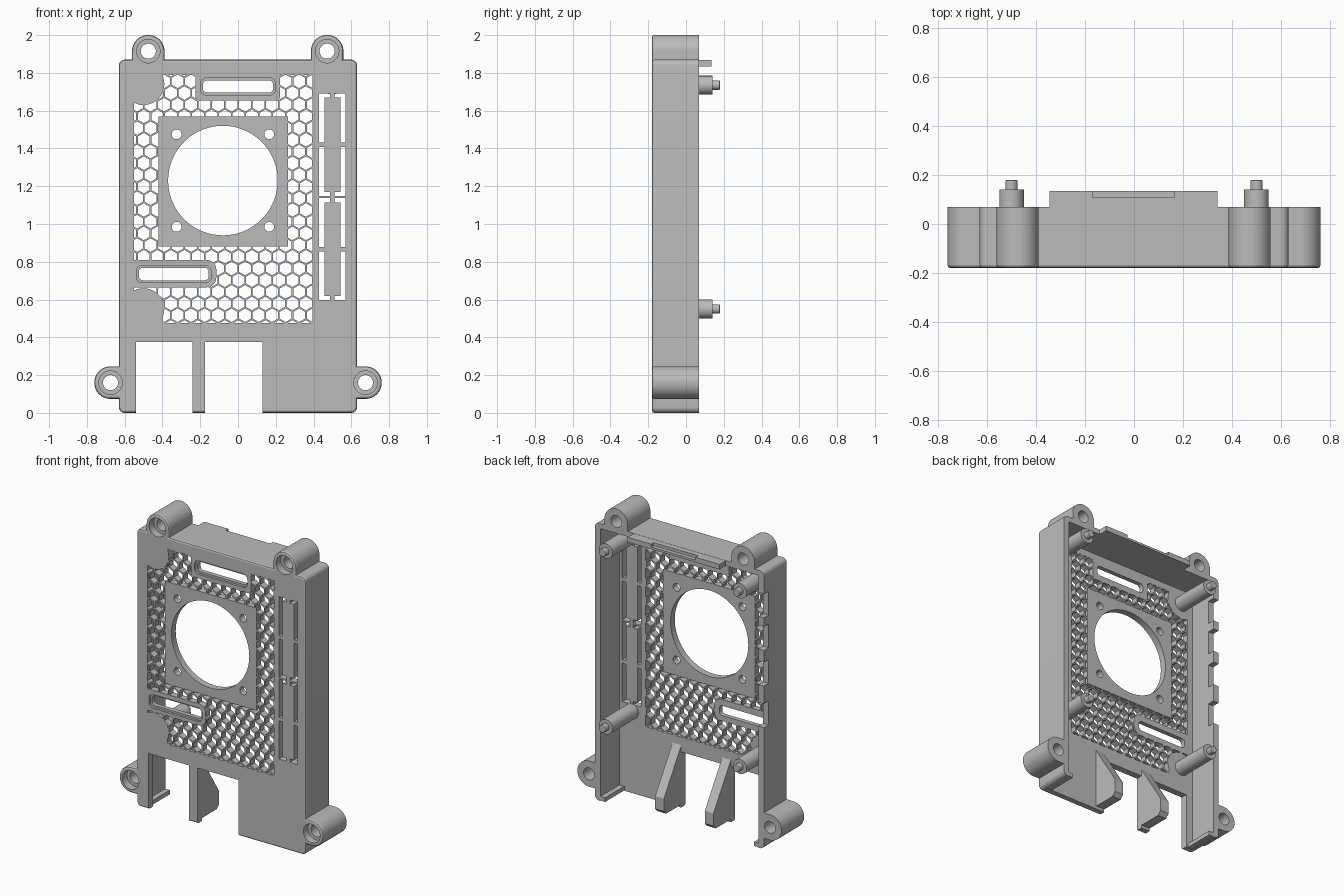
import bpy, bmesh
from math import sin, cos, pi, sqrt, radians
from mathutils import Vector

if "Cube" in bpy.data.objects:
    bpy.data.objects.remove(bpy.data.objects["Cube"])

grey = bpy.data.materials.new("grey plastic")
grey.use_nodes = True
grey.diffuse_color = (0.5, 0.5, 0.5, 1)
grey.node_tree.nodes["Principled BSDF"].inputs["Base Color"].default_value = (0.5, 0.5, 0.5, 1)

FRONT, BACK, INNER = -0.18, 0.07, -0.135   # depth of front face, rim, plate back


# ---- outlines in the x-z plane
def rect(x0, x1, z0, z1):
    return [(x0, z0), (x1, z0), (x1, z1), (x0, z1)]


def arc(cx, cz, r, a0, a1, n):
    return [(cx + r * cos(radians(a0 + (a1 - a0) * i / n)),
             cz + r * sin(radians(a0 + (a1 - a0) * i / n))) for i in range(n + 1)]


def circle(cx, cz, r, n=40, turn=0):
    return arc(cx, cz, r, turn, turn + 360, n)[:-1]


def rounded(x0, x1, z0, z1, r, n=6):
    return (arc(x1 - r, z1 - r, r, 0, 90, n) + arc(x0 + r, z1 - r, r, 90, 180, n)
            + arc(x0 + r, z0 + r, r, 180, 270, n) + arc(x1 - r, z0 + r, r, 270, 360, n))


def tongue(cx, cz, r, facing, tail):
    pts = arc(cx, cz, r, facing - 90, facing + 90, 24)
    back = Vector((cos(radians(facing)), sin(radians(facing)))) * tail
    return pts + [(pts[-1][0] - back.x, pts[-1][1] - back.y),
                  (pts[0][0] - back.x, pts[0][1] - back.y)]


# ---- solids
def prisms(name, outlines, start, end, bevel=0, along_x=False):
    bm = bmesh.new()
    for pts in outlines:
        place = (lambda a, b: (start, a, b)) if along_x else (lambda a, b: (a, start, b))
        face = bm.faces.new([bm.verts.new(place(a, b)) for a, b in pts])
        rim = list(face.edges)
        new = bmesh.ops.extrude_face_region(bm, geom=[face], use_keep_orig=True)["geom"]
        step = Vector((end - start, 0, 0) if along_x else (0, end - start, 0))
        bmesh.ops.translate(bm, vec=step, verts=[v for v in new if isinstance(v, bmesh.types.BMVert)])
        bmesh.ops.recalc_face_normals(bm, faces=bm.faces)
        if bevel:
            bmesh.ops.bevel(bm, geom=rim, offset=bevel, segments=2, profile=0.5, affect='EDGES')
    bmesh.ops.recalc_face_normals(bm, faces=bm.faces)
    mesh = bpy.data.meshes.new(name)
    bm.to_mesh(mesh)
    bm.free()
    obj = bpy.data.objects.new(name, mesh)
    bpy.context.collection.objects.link(obj)
    return obj


def combine(target, tool, how='DIFFERENCE'):
    mod = target.modifiers.new("combine", 'BOOLEAN')
    mod.operation, mod.solver, mod.object = how, 'EXACT', tool
    dg = bpy.context.evaluated_depsgraph_get()
    dg.update()
    mesh = bpy.data.meshes.new_from_object(target.evaluated_get(dg))
    target.modifiers.clear()
    target.data = mesh
    bpy.data.objects.remove(tool)


def cut(target, outlines, start=-0.4, end=0.4, **kw):
    combine(target, prisms("cutter", outlines, start, end, **kw))


# ---- case shell with screw ears and top tab
case = prisms("case_shell", [rounded(-0.63, 0.63, 0, 1.87, 0.03)], FRONT, BACK, 0.012)
ears = [(-0.475, 1.915, 90), (0.472, 1.915, 90), (-0.675, 0.16, 180), (0.675, 0.16, 0)]
for x, z, facing in ears:
    ear = prisms("ear", [tongue(x, z, 0.086, facing, 0.07)], FRONT, BACK, 0.012)
    combine(case, ear, 'UNION')
combine(case, prisms("tab", [rect(-0.345, 0.34, 1.835, 1.869)], 0.02, 0.135), 'UNION')
cut(case, [rect(-0.59, 0.59, -0.1, 1.835)], INNER, 0.4)
cut(case, [rect(-0.167, 0.165, 1.85, 1.95)], 0.108, 0.4)

# ears: through holes and counterbores
cut(case, [circle(x, z, 0.04) for x, z, _ in ears])
cut(case, [circle(x, z, 0.062) for x, z, _ in ears], -0.3, -0.13)

# connector bays at the bottom and notches in the side rim
cut(case, [rect(-0.54, -0.24, -0.1, 0.375), rect(-0.175, 0.13, -0.1, 0.375)], -0.3, 0)
cut(case, [rect(-0.7, -0.58, z, z + 0.16) for z in (0.82, 1.1, 1.34, 1.56)], 0.02, 0.2)

# ---- honeycomb vents, kept clear of the fan, slots and post bases
vents = prisms("vents", [rect(-0.55, 0.395, 0.475, 1.79)], -0.3, 0)
keep_clear = [
    rect(-0.42, 0.265, 0.88, 1.57),
    rounded(-0.225, 0.222, 1.655, 1.9, 0.02),
    rounded(-0.7, -0.115, 0.665, 0.81, 0.05),
    circle(-0.5, 1.74, 0.11), rect(-0.7, -0.4, 1.705, 1.9),
    circle(-0.5, 0.55, 0.11), rect(-0.7, -0.4, 0.4, 0.585),
]
for outline in keep_clear:
    cut(vents, [outline])
pitch, web = 0.0715, 0.009
cells = []
for row in range(23):
    for col in range(15):
        x = -0.57 + (col + 0.5 * (row % 2)) * pitch
        z = 0.455 + row * pitch * sqrt(3) / 2
        cells.append(circle(x, z, (pitch - web) / sqrt(3), 6, 30))
honeycomb = prisms("honeycomb", cells, -0.25, -0.05)
combine(honeycomb, vents, 'INTERSECT')
combine(case, honeycomb)

# fan opening and its screw holes
fx, fz = -0.08, 1.23
cut(case, [circle(fx, fz, 0.29, 72)], -0.3, 0)
cut(case, [circle(fx + sx * 0.245, fz + sz * 0.245, 0.026, 24)
           for sx in (-1, 1) for sz in (-1, 1)], -0.3, 0)

# long slots with a stepped rim
for x, z in ((0, 1.728), (-0.34, 0.735)):
    cut(case, [rounded(x - 0.185, x + 0.185, z - 0.033, z + 0.033, 0.022)], -0.3, 0)
    cut(case, [rounded(x - 0.198, x + 0.198, z - 0.046, z + 0.046, 0.032)], -0.3, -0.165)

# knock-out panels held by thin bridges
brackets = []
for z, h in ((1.42, 0.272), (0.867, 0.27)):
    for sx in (-1, 1):
        for sz in (-1, 1):
            shape = [(0.07, 0.012), (0.07, h), (0.012, h), (0.012, h - 0.022),
                     (0.042, h - 0.022), (0.042, 0.012)]
            brackets.append([(0.5 + sx * a, z + sz * b) for a, b in shape])
cut(case, brackets, -0.3, 0)

parts = [case]

# ---- board posts with pins
for side, x in (("right", -0.5), ("left", 0.5)):
    for level, z in (("upper", 1.735), ("lower", 0.55)):
        post = prisms(f"{level}_{side}_post", [circle(x, z, 0.05)], INNER - 0.01, 0.14)
        pin = prisms(f"{level}_{side}_pin", [circle(x, z, 0.025, 24)], 0.18, 0.13, 0.006)
        parts += [post, pin]

# ---- divider fins between the connector bays
profile = [(-0.15, 0.43), (INNER, 0.42), (0.05, 0.13), (0.05, 0.045), (0.025, 0.02), (-0.15, 0.02)]
for name, x in (("middle_fin", -0.24), ("side_fin", 0.13)):
    parts.append(prisms(name, [profile], x, x + 0.065, along_x=True))

# ---- small feet inside the side walls
for name, s in (("right_foot", -1), ("left_foot", 1)):
    x0, x1 = sorted((s * 0.555, s * 0.6))
    parts.append(prisms(name, [rect(x0, x1, 0.002, 0.03)], INNER - 0.01, BACK - 0.002))

# ---- colour and shading
for obj in parts:
    obj.data.materials.clear()
    obj.data.materials.append(grey)
    bpy.ops.object.select_all(action='DESELECT')
    obj.select_set(True)
    bpy.context.view_layer.objects.active = obj
    bpy.ops.object.shade_smooth_by_angle(angle=radians(20))
